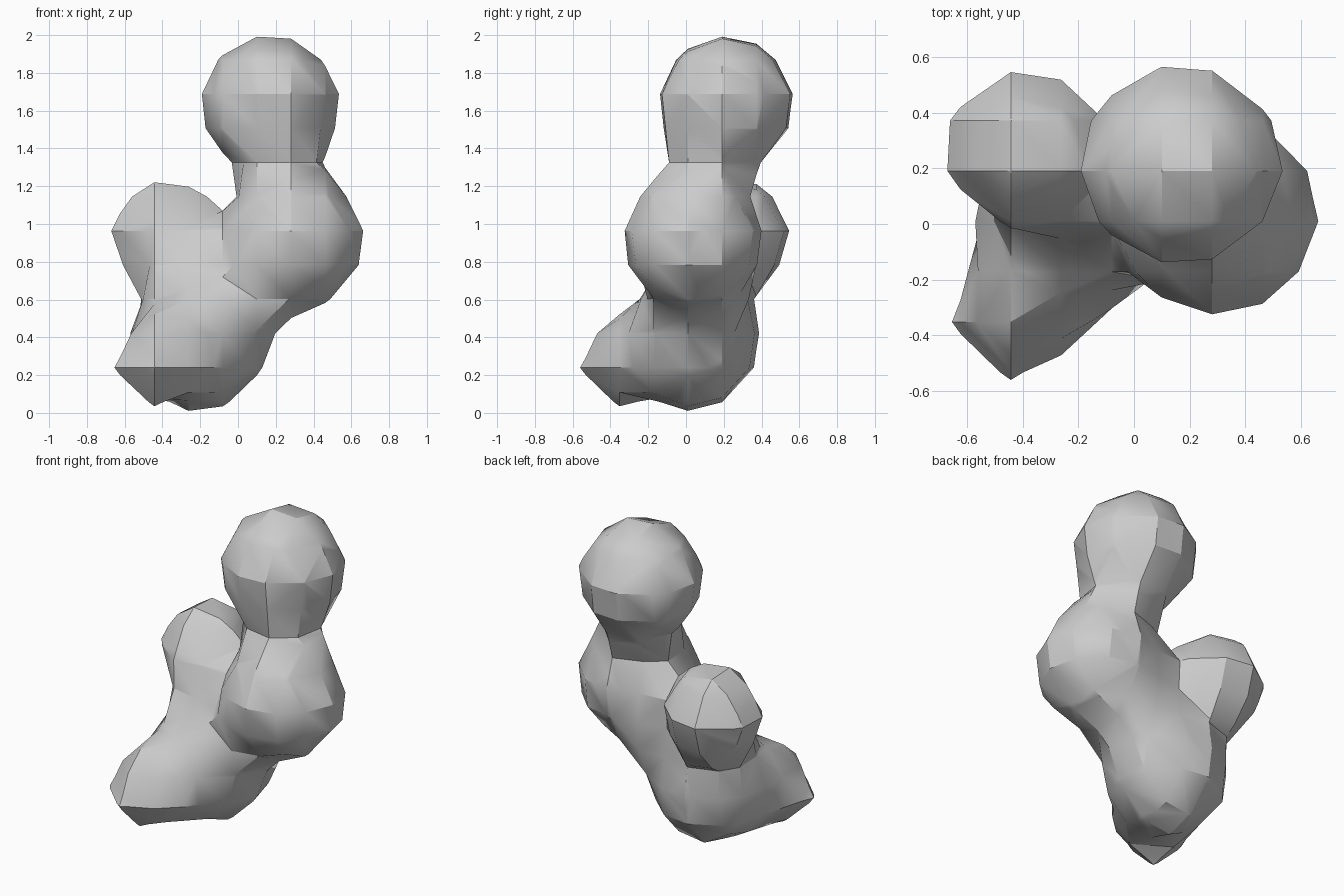
import bpy
import math
from mathutils import Vector

cube = bpy.data.objects.get("Cube")
if cube:
    bpy.data.objects.remove(cube, do_unlink=True)

# One plain grey for the whole body
grey = bpy.data.materials.new("plain grey")
grey.use_nodes = True
grey.diffuse_color = (0.6, 0.6, 0.6, 1)
bsdf = next(n for n in grey.node_tree.nodes if n.type == 'BSDF_PRINCIPLED')
bsdf.inputs["Base Color"].default_value = grey.diffuse_color

CELL = 0.181
THRESHOLD, STIFFNESS = 0.6, 1.7
# Ratio of a lone ball's surface radius to its field radius
REACH = math.sqrt(1 - (THRESHOLD / STIFFNESS) ** (1 / 3))

# Lobes: centre, field radius and stiffness
LOBES = [
    (Vector((0.17, 0.213, 1.635)), 0.36 / REACH, STIFFNESS),    # top
    (Vector((0.30, 0.035, 0.91)), 0.363 / REACH, STIFFNESS),    # middle
    (Vector((-0.21, 0.03, 0.375)), 0.36 / REACH, STIFFNESS),    # base
    (Vector((-0.39, 0.27, 0.945)), 0.282 / REACH, STIFFNESS),   # side
    (Vector((-0.435, -0.345, 0.257)), 0.203 / REACH, STIFFNESS),  # snout
    (Vector((0.08, 0.17, 0.64)), 0.35, 0.5),                    # back of waist
]
# The coarse sampling grid passes through this point
anchor = Vector((0.10, 0.01, 0.24))
origin = anchor + Vector((CELL, CELL, CELL)) / 2


def strength(point):
    """Total field of all lobes at a point."""
    total = 0
    for centre, reach, stiffness in LOBES:
        fall = 1 - (point - centre).length_squared / reach ** 2
        total += stiffness * max(fall, 0) ** 3
    return total


# Blend the lobes into one coarse surface
field = bpy.data.metaballs.new("lobe_field")
field.resolution = field.render_resolution = CELL
field.threshold = THRESHOLD
for centre, reach, stiffness in LOBES:
    ball = field.elements.new(type='BALL')
    ball.co = centre - origin
    ball.radius = reach
    ball.stiffness = stiffness
source = bpy.data.objects.new("lobe_field", field)
source.location = origin
bpy.context.scene.collection.objects.link(source)
bpy.context.view_layer.update()

# Turn the blend into a fixed mesh
depsgraph = bpy.context.evaluated_depsgraph_get()
mesh = bpy.data.meshes.new_from_object(source.evaluated_get(depsgraph))
bpy.data.objects.remove(source, do_unlink=True)
mesh.name = "blended_lobes"
mesh.materials.clear()
mesh.materials.append(grey)

# Facet the lobes: slide each vertex along its grid edge to the linear crossing
for vert in mesh.vertices:
    cell = (vert.co + origin - anchor) / CELL
    off = [abs(c - round(c)) for c in cell]
    axis = off.index(max(off))
    if off[axis] < 0.01:
        continue
    low = Vector([round(c) for c in cell])
    low[axis] = math.floor(cell[axis])
    high = low.copy()
    high[axis] += 1
    a = strength(anchor + low * CELL) - THRESHOLD
    b = strength(anchor + high * CELL) - THRESHOLD
    if a * b < 0:
        vert.co = anchor + low.lerp(high, a / (a - b)) * CELL - origin

body = bpy.data.objects.new("blended_lobes", mesh)
body.location = origin
bpy.context.scene.collection.objects.link(body)

# Soft shading with sharp creases
for other in bpy.context.selected_objects:
    other.select_set(False)
body.select_set(True)
bpy.context.view_layer.objects.active = body
bpy.ops.object.shade_smooth_by_angle(angle=math.radians(30))
